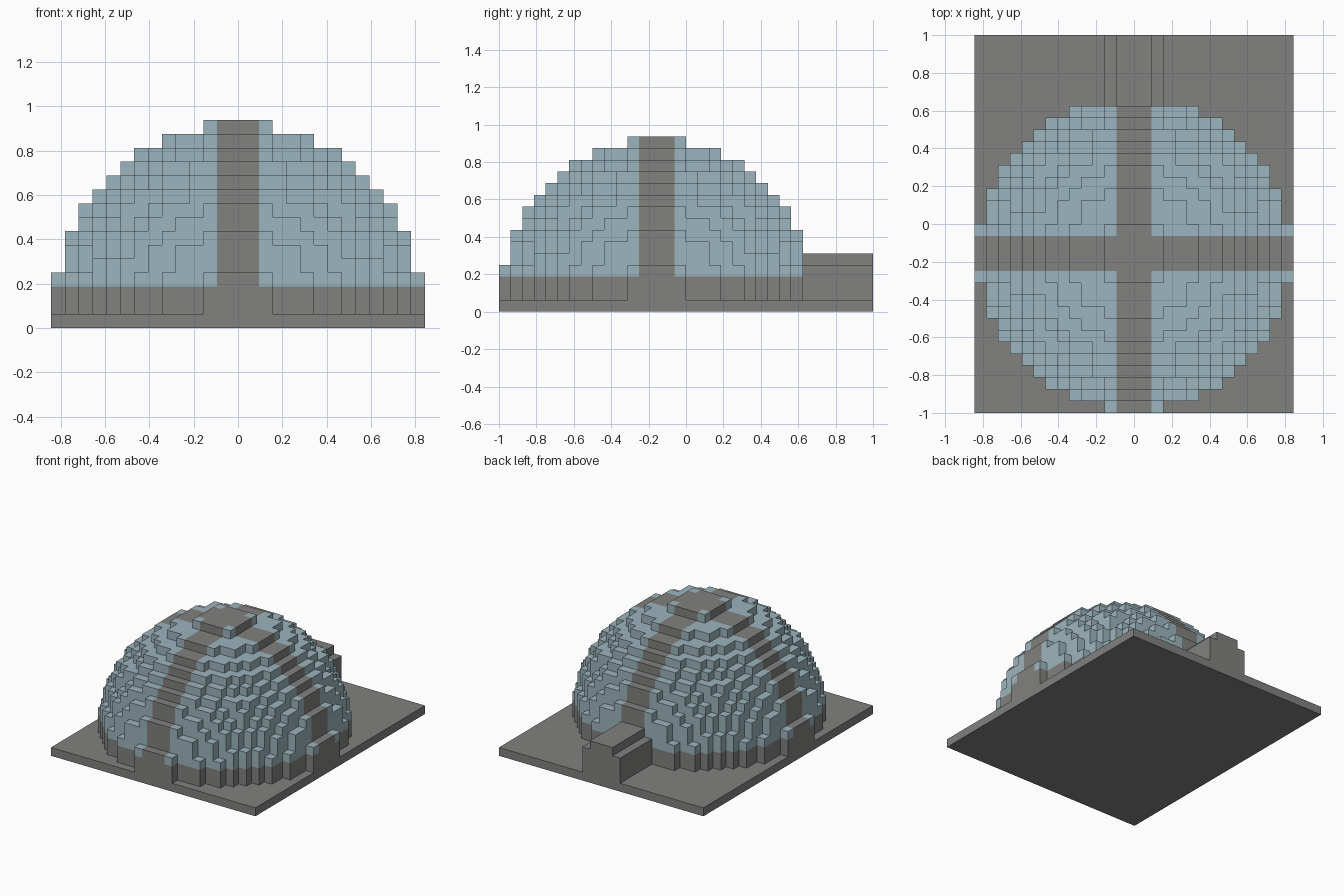
import bpy
import bmesh
from mathutils import Vector

if "Cube" in bpy.data.objects:
    bpy.data.objects.remove(bpy.data.objects["Cube"])

U = 1 / 16              # block size
CENTRE_Y = -2.5 * U     # dome centre
REACH = 177             # squared dome radius, in blocks


def make_material(name, colour):
    mat = bpy.data.materials.new(name)
    mat.use_nodes = True
    mat.diffuse_color = colour
    mat.node_tree.nodes["Principled BSDF"].inputs["Base Color"].default_value = colour
    return mat


grey = make_material("stone_grey", (0.22, 0.22, 0.215, 1))
blue = make_material("ice_blue", (0.335, 0.462, 0.51, 1))


def add_object(name, bm, *mats):
    mesh = bpy.data.meshes.new(name)
    bm.to_mesh(mesh)
    bm.free()
    for mat in mats:
        mesh.materials.append(mat)
    obj = bpy.data.objects.new(name, mesh)
    bpy.context.collection.objects.link(obj)
    return obj


# Flat base slab
bm = bmesh.new()
bmesh.ops.create_cube(bm, size=1)
bmesh.ops.scale(bm, vec=(27 * U, 32 * U, U), verts=bm.verts)
bmesh.ops.translate(bm, vec=(0, 0, U / 2), verts=bm.verts)
add_object("base_slab", bm, grey)


# Blocky dome: only the exposed sides of the blocks are made
def in_dome(c):
    # the rearmost blocks give way to the entrance passage
    return c.z >= 0 and c.y < 13 and c.length_squared <= REACH + 0.5


def is_grey(c):
    # low wall and two crossing ribs
    return c.z < 2 or abs(c.x) <= 1 or abs(c.y) <= 1


bm = bmesh.new()
axes = [Vector((1, 0, 0)), Vector((0, 1, 0)), Vector((0, 0, 1))]
span = range(-13, 14)
blocks = [Vector((i, j, h)) for i in span for j in span for h in range(14)]
for c in filter(in_dome, blocks):
    for a in range(3):
        u, v = axes[(a + 1) % 3] / 2, axes[(a + 2) % 3] / 2
        for side in (1, -1):
            n = axes[a] * side
            if in_dome(c + n) or (c + n).z < 0:
                continue
            mid = c + n / 2
            ring = [mid - u - v, mid + u - v, mid + u + v, mid - u + v][::side]
            face = bm.faces.new([bm.verts.new(p) for p in ring])
            face.material_index = 0 if is_grey(c) else 1
bmesh.ops.remove_doubles(bm, verts=bm.verts, dist=0.01)
bmesh.ops.scale(bm, vec=(U, U, U), verts=bm.verts)
bmesh.ops.translate(bm, vec=(0, CENTRE_Y, 1.5 * U), verts=bm.verts)
add_object("dome", bm, grey, blue)

# Entrance passage: stepped profile pulled to the rear edge
half = [(2.5, 1), (2.5, 4), (1.5, 4), (1.5, 5)]
profile = half + [(-x, z) for x, z in reversed(half)]
bm = bmesh.new()
cap = bm.faces.new([bm.verts.new((x * U, 10 * U, z * U)) for x, z in profile])
out = bmesh.ops.extrude_face_region(bm, geom=[cap], use_keep_orig=True)
moved = [g for g in out["geom"] if isinstance(g, bmesh.types.BMVert)]
bmesh.ops.translate(bm, vec=(0, 6 * U, 0), verts=moved)
bmesh.ops.recalc_face_normals(bm, faces=bm.faces)
add_object("entrance_passage", bm, grey)
